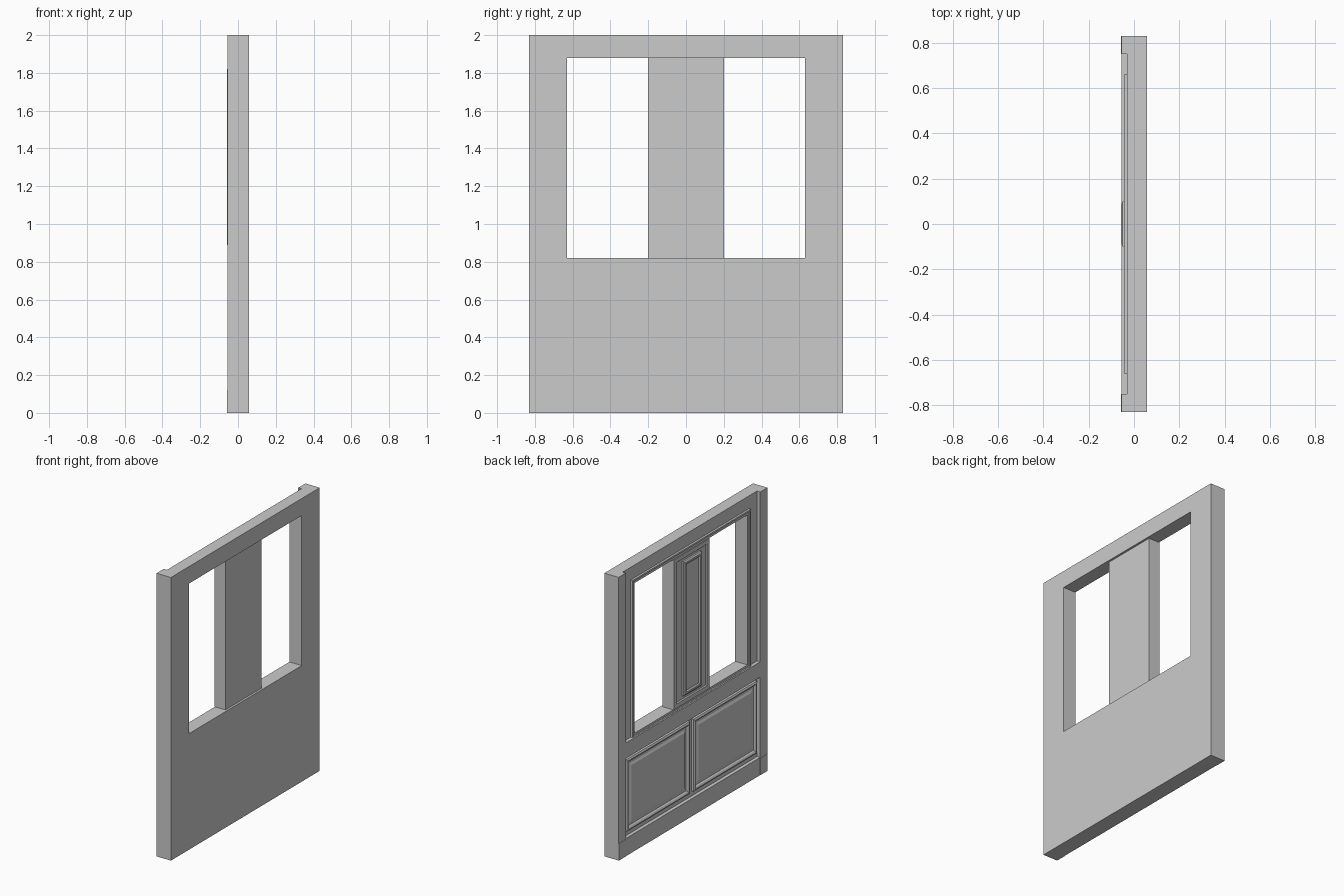
import bpy, bmesh

if "Cube" in bpy.data.objects:
    bpy.data.objects.remove(bpy.data.objects["Cube"])

FRONT = -0.057   # decorated face
BACK = 0.057     # plain face


def loft(name, rings, closed=False):
    """Join upright rectangles (y0, y1, z0, z1, x) in order; cap or close the loop."""
    bm = bmesh.new()
    loops = [[bm.verts.new((x, y, z)) for y, z in ((y0, z0), (y1, z0), (y1, z1), (y0, z1))]
             for y0, y1, z0, z1, x in rings]
    pairs = list(zip(loops, loops[1:]))
    if closed:
        pairs.append((loops[-1], loops[0]))
    else:
        bm.faces.new(loops[0])
        bm.faces.new(loops[-1])
    for a, b in pairs:
        for i in range(4):
            j = (i + 1) % 4
            bm.faces.new((a[i], a[j], b[j], b[i]))
    bmesh.ops.recalc_face_normals(bm, faces=bm.faces)
    mesh = bpy.data.meshes.new(name)
    bm.to_mesh(mesh)
    bm.free()
    obj = bpy.data.objects.new(name, mesh)
    bpy.context.collection.objects.link(obj)
    return obj


def box(name, y0, y1, z0, z1, x0, x1):
    return loft(name, [(y0, y1, z0, z1, x1), (y0, y1, z0, z1, x0)])


def stepped(name, rect, steps, closed=False):
    """Loft of one rectangle through (inset, x) steps."""
    y0, y1, z0, z1 = rect
    return loft(name, [(y0 + d, y1 - d, z0 + d, z1 - d, x) for d, x in steps], closed)


def mirror(obj):
    mod = obj.modifiers.new("mirror", 'MIRROR')
    mod.use_axis = (False, True, False)


# Wall slab with one wide opening
outer, opening = (-0.75, 0.75, 0, 2), (-0.63, 0.63, 0.82, 1.88)
loft("wall", [(*outer, -0.03), (*outer, BACK), (*opening, BACK), (*opening, -0.03)], True)

# Side pilasters with plinth blocks
mirror(box("pilaster", 0.75, 0.83, 0.12, 2, -0.055, BACK))
mirror(box("plinth_block", 0.75, 0.83, 0, 0.12, FRONT, BACK))

# Baseboard and chair rail (two halves meeting in the middle)
box("baseboard", -0.75, 0.75, 0, 0.125, -0.055, -0.03)
mirror(box("chair_rail", 0.0005, 0.75, 0.69, 0.80, -0.055, -0.03))

# Lower panels: raised moulding around a sunken groove and raised field
mirror(stepped("lower_panel", (0.02, 0.73, 0.16, 0.67),
               [(0, -0.03), (0, -0.044), (0.012, -0.05), (0.024, -0.044),
                (0.03, -0.036), (0.045, -0.036), (0.06, -0.043)]))

# Moulded trim around the opening
stepped("window_trim", (-0.66, 0.66, 0.79, 1.91),
        [(0, -0.03), (0, -0.045), (0.012, -0.045), (0.016, -0.04),
         (0.03, -0.04), (0.03, -0.03)], True)

# Central post with a moulded raised panel
box("centre_post", -0.2, 0.2, 0.82, 1.88, -0.03, 0.042)
stepped("post_frame", (-0.2, 0.2, 0.82, 1.88),
        [(0, -0.03), (0, -0.045), (0.03, -0.045), (0.036, -0.038), (0.06, -0.038)])
loft("post_panel", [(-0.1, 0.1, 0.88, 1.83, -0.038), (-0.1, 0.1, 0.88, 1.83, -0.05),
                    (-0.09, 0.09, 0.89, 1.82, FRONT), (-0.078, 0.078, 0.902, 1.808, FRONT),
                    (-0.07, 0.07, 0.91, 1.80, -0.05)])
